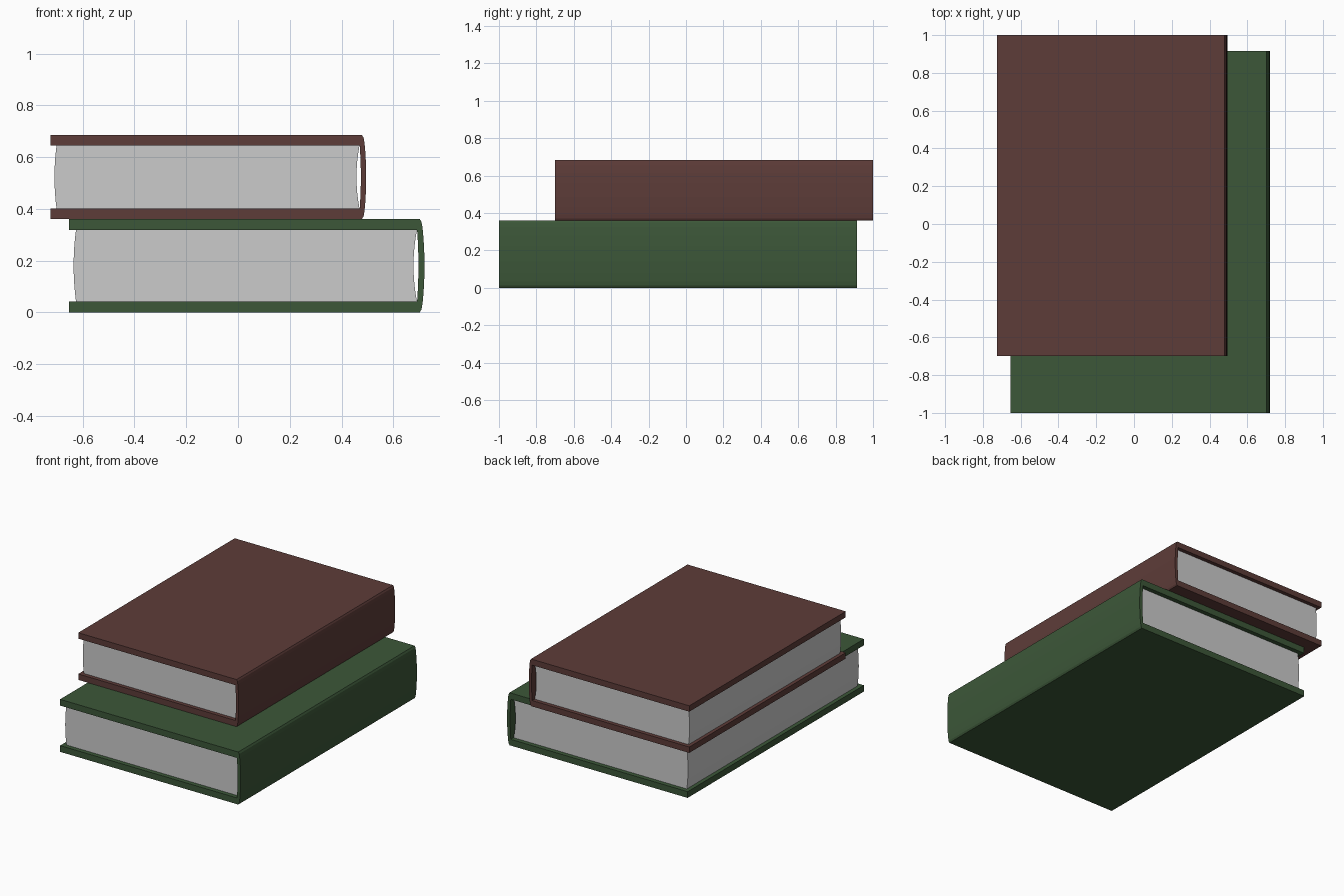
import bpy, bmesh

if "Cube" in bpy.data.objects:
    bpy.data.objects.remove(bpy.data.objects["Cube"])


def extrude_profile(name, points, y0, y1, color=None):
    """Extrude a closed (x, z) profile from y0 to y1."""
    bm = bmesh.new()
    face = bm.faces.new([bm.verts.new((x, y0, z)) for x, z in points])
    ext = bmesh.ops.extrude_face_region(bm, geom=[face])
    verts = [g for g in ext["geom"] if isinstance(g, bmesh.types.BMVert)]
    bmesh.ops.translate(bm, verts=verts, vec=(0, y1 - y0, 0))
    bmesh.ops.recalc_face_normals(bm, faces=bm.faces)
    mesh = bpy.data.meshes.new(name)
    bm.to_mesh(mesh)
    bm.free()
    obj = bpy.data.objects.new(name, mesh)
    bpy.context.collection.objects.link(obj)
    if color:
        mat = bpy.data.materials.new(name + "_color")
        mat.diffuse_color = color
        mat.use_nodes = True
        mat.node_tree.nodes["Principled BSDF"].inputs["Base Color"].default_value = mat.diffuse_color
        mesh.materials.append(mat)
    return obj


def bulge(x_end, x_mid, z0, z1, n=8):
    """Shallow arc from (x_end, z0) through x_mid and back to (x_end, z1)."""
    pts = []
    for i in range(n + 1):
        t = i / n
        pts.append((x_end + (x_mid - x_end) * 4 * t * (1 - t), z0 + (z1 - z0) * t))
    return pts


def book(name, x0, x1, y0, y1, z0, z1, color):
    s = (y1 - y0) / 1.915           # the two books share one proportion
    t = 0.043 * s ** 0.5            # board thickness
    zm = (z0 + z1) / 2

    # Cover: two boards joined by a rounded spine, one C-shaped profile
    lower = [(-0.018, 0), (-0.011, 0.012), (-0.007, 0.035), (-0.003, 0.08), (0, 0.14)]
    spine = [(x1 + dx * s, z0 + dz * s) for dx, dz in lower]
    spine += [(x, 2 * zm - z) for x, z in reversed(spine)]
    inner = bulge(x1 - 0.028 * s, x1 - 0.023 * s, z0 + t, z1 - t, 6)
    profile = ([(x0, z0)] + spine + [(x0, z1), (x0, z1 - t)]
               + inner[::-1] + [(x0, z0 + t)])
    extrude_profile(name + "_cover", profile, y0, y1, color)

    # Page block: both long edges bow toward the opening side
    back = bulge(x1 - 0.029 * s, x1 - 0.042 * s, z0 + t, z1 - t)
    fore = bulge(x0 + 0.027 * s, x0 + 0.018 * s, z0 + t, z1 - t)
    extrude_profile(name + "_pages", back + fore[::-1], y0 + 0.03 * s, y1 - 0.03 * s)


book("lower_book", -0.653, 0.72, -1.0, 0.915, 0.0, 0.361, (0.045, 0.095, 0.04, 1))
book("upper_book", -0.725, 0.495, -0.70, 1.0, 0.361, 0.685, (0.11, 0.045, 0.04, 1))
